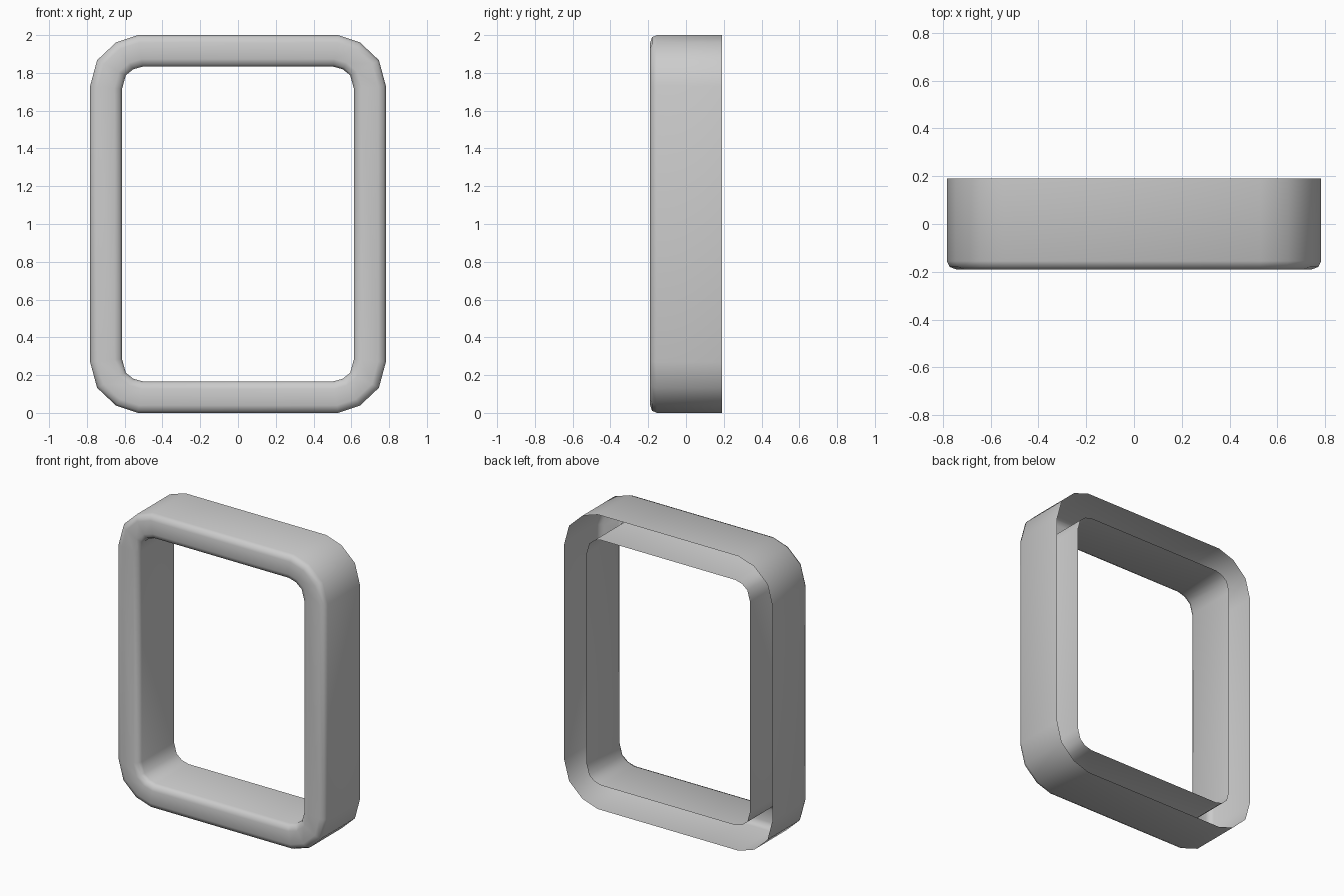
import bpy, bmesh

if "Cube" in bpy.data.objects:
    bpy.data.objects.remove(bpy.data.objects["Cube"])

# One corner of the frame in x / height-above-middle: outer and inner edge
OUTER = [(0.783, 0.73), (0.746, 0.867), (0.645, 0.962), (0.53, 1.0)]
INNER = [(0.614, 0.715), (0.594, 0.787), (0.555, 0.819), (0.505, 0.833)]

# Channel section, open at the back: fraction outer-to-inner, depth y
SECTION = [(0, 0.19), (0, -0.155), (0.07, -0.18), (0.24, -0.19),
           (0.76, -0.19), (0.93, -0.18), (1, -0.155), (1, 0.19)]


def full_loop(corner):
    """Mirror a corner into a closed loop, anticlockwise from the front."""
    loop = []
    for sx, sz in ((1, 1), (-1, 1), (-1, -1), (1, -1)):
        pts = corner if sx == sz else corner[::-1]
        loop += [(sx * x, 1 + sz * z) for x, z in pts]
    return loop


# Frame shell
bm = bmesh.new()
rows = []
for (ox, oz), (ix, iz) in zip(full_loop(OUTER), full_loop(INNER)):
    rows.append([bm.verts.new((ox + (ix - ox) * t, y, oz + (iz - oz) * t))
                 for t, y in SECTION])
for i, a in enumerate(rows):
    b = rows[(i + 1) % len(rows)]
    for j in range(len(SECTION) - 1):
        bm.faces.new((a[j], b[j], b[j + 1], a[j + 1])).smooth = True

mesh = bpy.data.meshes.new("rounded_frame")
bm.to_mesh(mesh)
bm.free()
frame = bpy.data.objects.new("rounded_frame", mesh)
bpy.context.collection.objects.link(frame)
